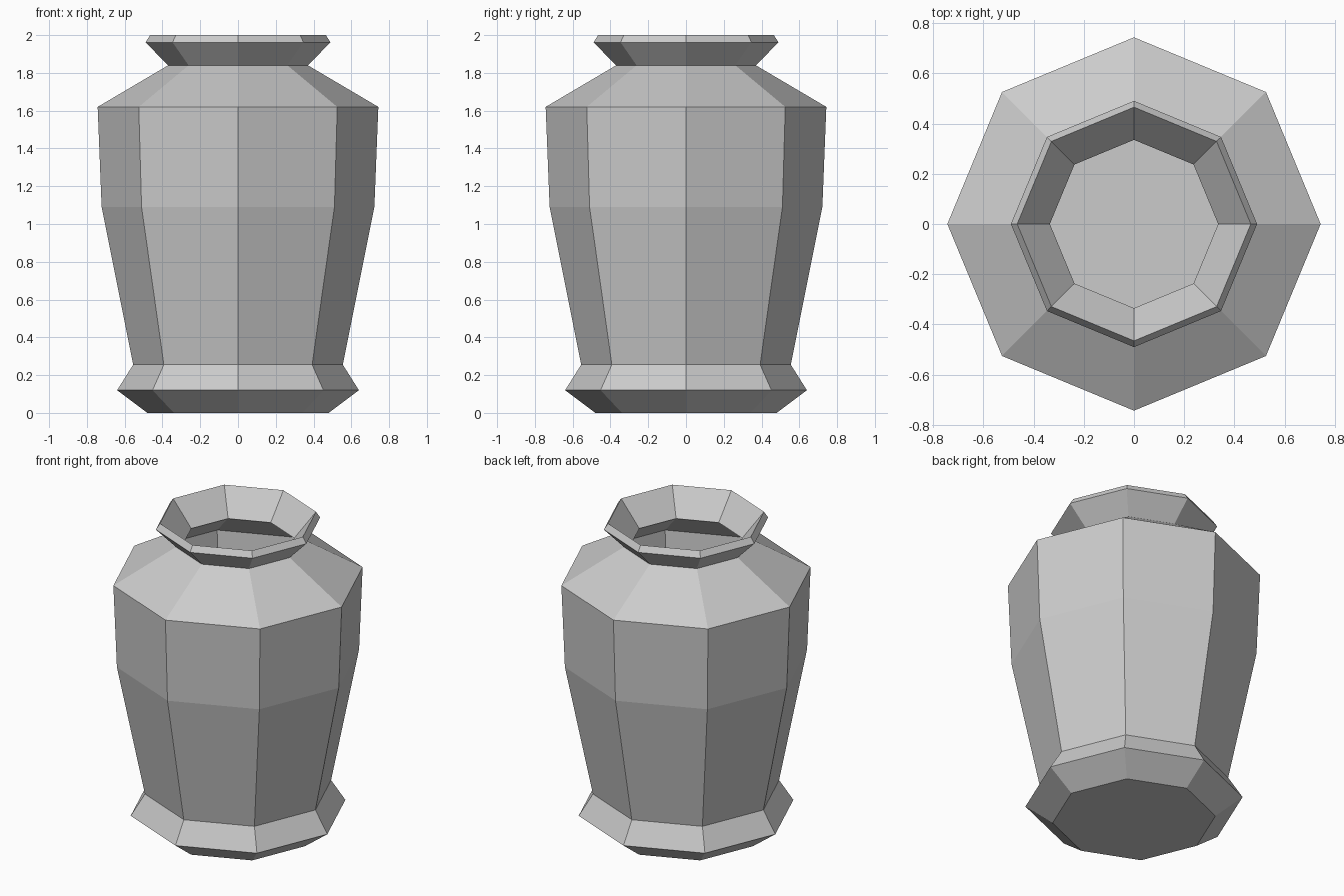
import bpy
import bmesh
from math import cos, sin, pi

cube = bpy.data.objects.get("Cube")
if cube:
    bpy.data.objects.remove(cube, do_unlink=True)

SIDES = 8

clay = bpy.data.materials.new("plain grey clay")
clay.use_nodes = True
grey = (0.6, 0.6, 0.6, 1)
clay.diffuse_color = grey
clay.node_tree.nodes["Principled BSDF"].inputs["Base Color"].default_value = grey

# Radius and height: outside from base to rim, then inside down to the floor
outside = [(0.48, 0), (0.64, 0.12), (0.555, 0.255), (0.722, 1.09),
           (0.743, 1.62), (0.37, 1.84), (0.49, 1.962)]
inside = [(0.465, 2.0), (0.335, 1.84), (0.703, 1.597), (0.675, 1.09),
          (0.51, 0.25), (0.594, 0.128), (0.465, 0.045)]


def turned_vessel(name, profile):
    """Spin a profile into flat facets and cap both ends."""
    bm = bmesh.new()
    rings = []
    for radius, height in profile:
        angles = [2 * pi * i / SIDES for i in range(SIDES)]
        rings.append([bm.verts.new((radius * cos(a), radius * sin(a), height))
                      for a in angles])
    for low, high in zip(rings, rings[1:]):
        for i in range(SIDES):
            j = (i + 1) % SIDES
            bm.faces.new((low[i], low[j], high[j], high[i]))
    bm.faces.new(rings[0][::-1])  # underside
    bm.faces.new(rings[-1])       # inner floor
    bmesh.ops.recalc_face_normals(bm, faces=bm.faces[:])
    mesh = bpy.data.meshes.new(name)
    bm.to_mesh(mesh)
    bm.free()
    mesh.materials.append(clay)
    obj = bpy.data.objects.new(name, mesh)
    bpy.context.collection.objects.link(obj)
    return obj


turned_vessel("vase", outside + inside)
